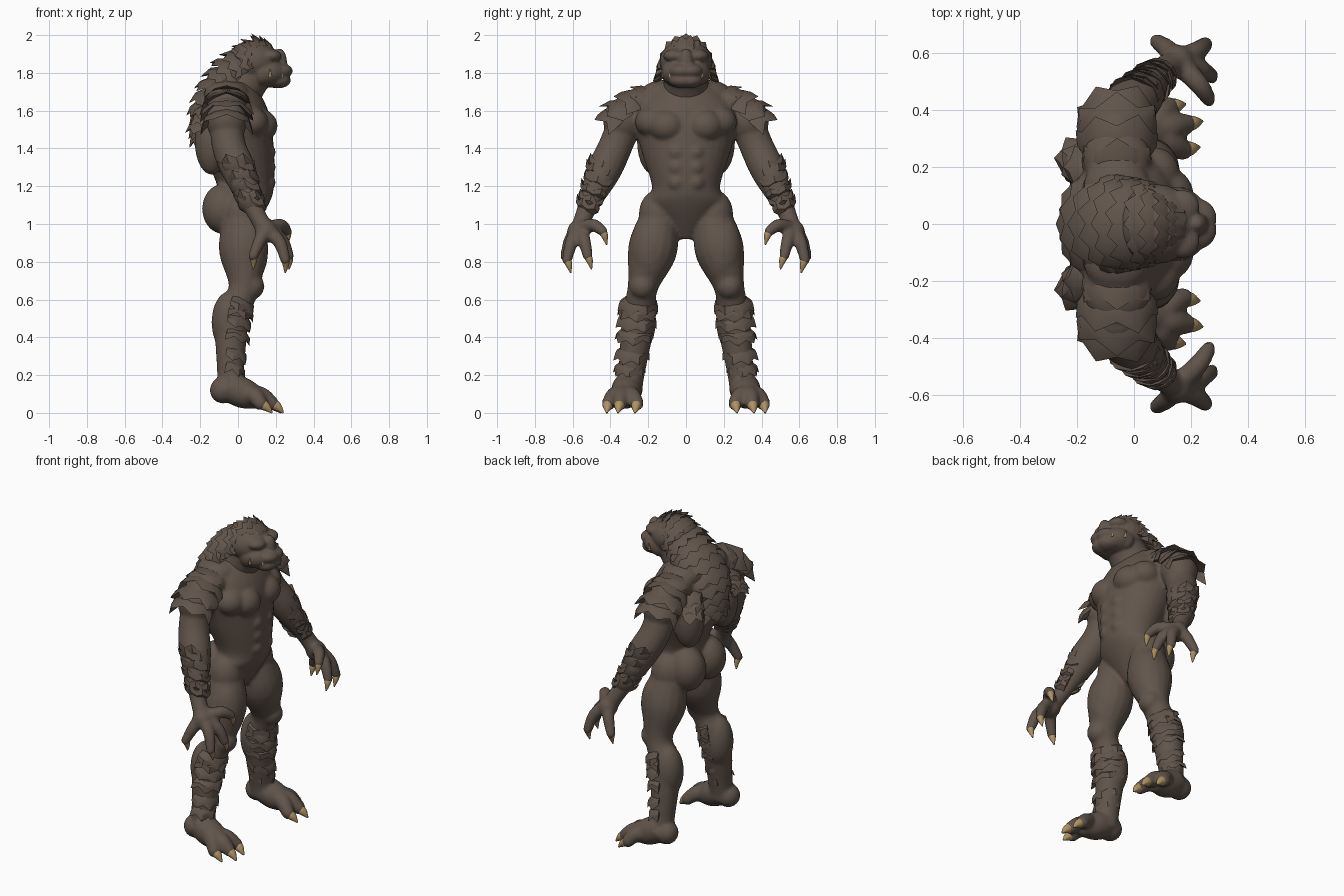
import bpy, bmesh, math, random
from mathutils import Vector, Matrix

random.seed(4)
if "Cube" in bpy.data.objects:
    bpy.data.objects.remove(bpy.data.objects["Cube"])


def material(name, colour):
    mat = bpy.data.materials.new(name)
    mat.use_nodes = True
    mat.diffuse_color = colour
    mat.node_tree.nodes["Principled BSDF"].inputs["Base Color"].default_value = colour
    return mat


hide = material("brown hide", (.12, .09, .07, 1))
horn = material("tan claw", (.42, .29, .13, 1))


def spline(points, count):
    """Spread a number of smooth steps evenly through the given points."""
    points = [Vector(point) for point in points]
    last = len(points) - 1
    result = []
    for step in range(count):
        place = last * step / (count - 1)
        index = min(int(place), last - 1)
        start, end = points[index], points[index + 1]
        leave = (end - points[max(index - 1, 0)]) / 2
        arrive = (points[min(index + 2, last)] - start) / 2
        f = place - index
        ease = f * f * (3 - 2 * f)
        result.append(start.lerp(end, ease) + leave * f * (1 - f) ** 2
                      - arrive * f * f * (1 - f))
    return result


def tangents(path):
    spots = [point.to_3d() for point in path]
    after = spots[1:] + spots[-1:]
    before = spots[:1] + spots[:-1]
    return [(b - a).normalized() for a, b in zip(before, after)]


def circle(sides):
    angles = [math.tau * side / sides for side in range(sides)]
    return [(math.cos(angle), math.sin(angle)) for angle in angles]


def skin(bm, rings):
    """Join rings of points into a closed tube."""
    rings = [[bm.verts.new(point) for point in ring] for ring in rings]
    for lower, upper in zip(rings, rings[1:]):
        for i in range(len(lower)):
            bm.faces.new((lower[i - 1], lower[i], upper[i], upper[i - 1]))
    bm.faces.new(rings[0])
    bm.faces.new(rings[-1])


def tube(bm, points, count=20):
    """Smooth round tube; the fourth value of each point is its radius."""
    path = spline(points, count)
    rings, across = [], None
    for point, along in zip(path, tangents(path)):
        if across is None:
            across = along.orthogonal()
        across = (across - along * across.dot(along)).normalized()
        other = along.cross(across)
        rings.append([point.to_3d() + (across * c + other * s) * point.w
                      for c, s in circle(16)])
    skin(bm, rings)


def bulge(bm, centre, radius, tall=1):
    shape = Matrix.Diagonal((radius, radius, radius * tall, 1))
    bmesh.ops.create_uvsphere(bm, u_segments=24, v_segments=16, radius=1,
                              matrix=Matrix.Translation(centre) @ shape)


def digit(bm, claws, root, tip, arch, claw, radius):
    """Bent finger or toe with a claw on its end."""
    root, tip, claw = Vector(root), Vector(tip), Vector(claw)
    knuckle = root.lerp(tip, .6) + Vector(arch)
    tube(bm, [(*root, radius * 1.5), (*knuckle, radius * 1.3), (*tip, radius)], 9)
    bulge(bm, tip, radius)
    middle = tip + claw / 2 + Vector(arch) / 3
    tube(claws, [(*tip, radius * .8), (*middle, radius * .65), (*(tip + claw), radius / 9)], 7)


def finish(name, bm, mat, mirror=True, voxel=0):
    bmesh.ops.recalc_face_normals(bm, faces=bm.faces)
    mesh = bpy.data.meshes.new(name)
    bm.to_mesh(mesh)
    bm.free()
    mesh.materials.append(mat)
    obj = bpy.data.objects.new(name, mesh)
    bpy.context.collection.objects.link(obj)
    bpy.ops.object.select_all(action='DESELECT')
    obj.select_set(True)
    bpy.context.view_layer.objects.active = obj
    bpy.ops.object.shade_smooth_by_angle(angle=math.radians(35))
    if mirror:
        flip = obj.modifiers.new("mirror", 'MIRROR')
        flip.use_axis = (False, True, False)
        flip.use_mirror_merge = False
    if voxel:
        fuse = obj.modifiers.new("fuse", 'REMESH')
        fuse.mode = 'VOXEL'
        fuse.voxel_size = voxel
        fuse.use_smooth_shade = True
        soften = obj.modifiers.new("soften", 'SMOOTH')
        soften.iterations = 7


def scale_rows(bm, crest, side, rows, teeth, arc, depth=1, length=.07, lift=.02):
    """Overlapping jagged rows; the fourth value of each crest point is its half width."""
    side = Vector(side)
    path = spline(crest, rows)
    for row, (point, along) in enumerate(zip(path, tangents(path))):
        outward = side.cross(along).normalized()
        width, height = point.w, point.w * depth
        centre = point.to_3d() - outward * height
        strips = []
        for step in range(teeth * 2 + 1):
            angle = math.radians(arc) * (step / teeth - 1)
            long = (step + row) % 2
            reach = length * random.uniform(.9, 1.1) * (1 if long else .65)
            reach += lift * max(math.cos(angle), 0)
            rise = lift if long else lift * .65
            profile = ((0, -lift), (reach / 2, rise * .75), (reach, rise), (reach / 2, -lift))
            strips.append([bm.verts.new(centre + along * ahead
                                        + side * math.sin(angle) * (width + out)
                                        + outward * math.cos(angle) * (height + out))
                           for ahead, out in profile])
        for left, right in zip(strips, strips[1:]):
            for j in range(4):
                bm.faces.new((left[j - 1], left[j], right[j], right[j - 1]))
        bm.faces.new(strips[0])
        bm.faces.new(strips[-1])


# Torso, from crotch to neck: middle, height, half depth and half width
body = bmesh.new()
torso = spline([(0, .92, .05, .05), (.02, 1.1, .14, .2), (.04, 1.2, .15, .18),
                (0, 1.4, .19, .24), (-.04, 1.6, .2, .28), (-.04, 1.75, .12, .14)], 26)
skin(body, [[(x + deep * c, wide * s, z) for c, s in circle(32)] for x, z, deep, wide in torso])

# Muscles of the trunk: chest, seat, hip, neck slope, back and belly
bulge(body, centre=(.11, .1, 1.52), radius=.1, tall=.9)
bulge(body, centre=(.07, .18, 1.54), radius=.09, tall=.9)
bulge(body, centre=(-.08, .1, 1.08), radius=.11, tall=1.2)
bulge(body, centre=(.02, .15, 1.05), radius=.1, tall=1.3)
bulge(body, centre=(-.06, .12, 1.69), radius=.12, tall=.6)
bulge(body, centre=(-.06, .23, 1.65), radius=.12, tall=.6)
bulge(body, centre=(-.14, .17, 1.44), radius=.09, tall=2)
for row in range(3):
    bulge(body, centre=(.15, .05, 1.22 + row * .08), radius=.05)

# Leg with thigh, knee, calf and heel
tube(body, [(0, .12, 1.15, .06), (.02, .15, 1, .11), (.03, .18, .85, .13),
            (.03, .23, .66, .08), (-.03, .25, .5, .09), (-.04, .29, .2, .07),
            (-.04, .3, .1, .07)], 28)
tube(body, [(-.05, .31, .14, .08), (.04, .32, .1, .08), (.13, .33, .07, .05)])
bulge(body, centre=(.05, .19, .86), radius=.11, tall=1.7)
bulge(body, centre=(.07, .23, .67), radius=.07)
bulge(body, centre=(-.05, .25, .48), radius=.09, tall=1.8)
bulge(body, centre=(-.08, .31, .12), radius=.07)

# Arm with shoulder and palm
tube(body, [(-.06, .3, 1.6, .09), (-.05, .37, 1.42, .09), (.01, .44, 1.27, .09),
            (.09, .53, 1.07, .05), (.14, .56, .98, .05)])
bulge(body, centre=(-.06, .33, 1.55), radius=.11, tall=1.1)
bulge(body, centre=(.15, .57, .96), radius=.06)

# Fingers and toes
claws = bmesh.new()
for tip in ((.27, .52, .83), (.25, .63, .81), (.08, .64, .83), (.26, .44, .96)):
    digit(body, claws, root=(.15, .57, .97), tip=tip, arch=(.01, 0, .03),
          claw=(0, -.02, -.07), radius=.027)
for tip in ((.17, .26, .05), (.18, .35, .05), (.12, .41, .05)):
    digit(body, claws, root=(.04, .33, .1), tip=tip, arch=(0, 0, .02),
          claw=(.06, .01, -.05), radius=.037)
finish("body", body, hide, voxel=.01)
finish("claws", claws, horn)

# Head: skull, jaw, muzzle, chin, nose ridge, brow, cheek and neck
head = bmesh.new()
bulge(head, centre=(.08, 0, 1.86), radius=.14, tall=.8)
bulge(head, centre=(.15, .02, 1.8), radius=.11, tall=.7)
bulge(head, centre=(.22, .02, 1.81), radius=.07, tall=.6)
bulge(head, centre=(.21, .02, 1.76), radius=.07, tall=.6)
bulge(head, centre=(.22, 0, 1.85), radius=.04, tall=2)
bulge(head, centre=(.17, .06, 1.89), radius=.06, tall=.6)
bulge(head, centre=(.13, .08, 1.8), radius=.05, tall=1.3)
tube(head, [(.09, 0, 1.82, .11), (.03, 0, 1.74, .12), (-.04, 0, 1.65, .15)])
finish("head", head, hide, voxel=.007)

# Tusks
tusks = bmesh.new()
for x, y in ((.17, .12), (.23, .08)):
    tube(tusks, [(x, y, 1.78, .01), (x, y + .01, 1.82, .002)], 5)
finish("tusks", tusks, horn)

# Scaled hood from brow down the back
hood = bmesh.new()
scale_rows(hood, [(.21, 0, 1.91, .07), (.1, 0, 1.96, .13), (-.09, 0, 1.87, .16),
                  (-.22, 0, 1.68, .2), (-.24, 0, 1.5, .17)],
           side=(0, 1, 0), rows=14, teeth=7, arc=98, depth=.8, length=.08)
finish("hood_scales", hood, hide, mirror=False)

# Plates on the shoulder and shoulder blade
plates = bmesh.new()
scale_rows(plates, [(-.06, .17, 1.73, .11), (-.06, .3, 1.7, .13), (-.06, .39, 1.63, .12)],
           side=(1, 0, 0), rows=4, teeth=3, arc=95, depth=.8, length=.11)
scale_rows(plates, [(-.2, .17, 1.64, .07), (-.23, .2, 1.56, .07)],
           side=(0, 1, 0), rows=3, teeth=3, arc=85)
finish("shoulder_plates", plates, hide)

# Forearm cuffs, pointing up towards the elbow
cuffs = bmesh.new()
scale_rows(cuffs, [(.09, .58, 1.07, .06), (.01, .52, 1.29, .08)],
           side=(-1, 0, 0), rows=6, teeth=5, arc=140)
finish("forearm_plates", cuffs, hide)

# Shin guards
guards = bmesh.new()
scale_rows(guards, [(.08, .25, .6, .09), (.06, .26, .48, .09), (.03, .29, .27, .07)],
           side=(0, -1, 0), rows=6, teeth=4, arc=105)
finish("shin_plates", guards, hide)
